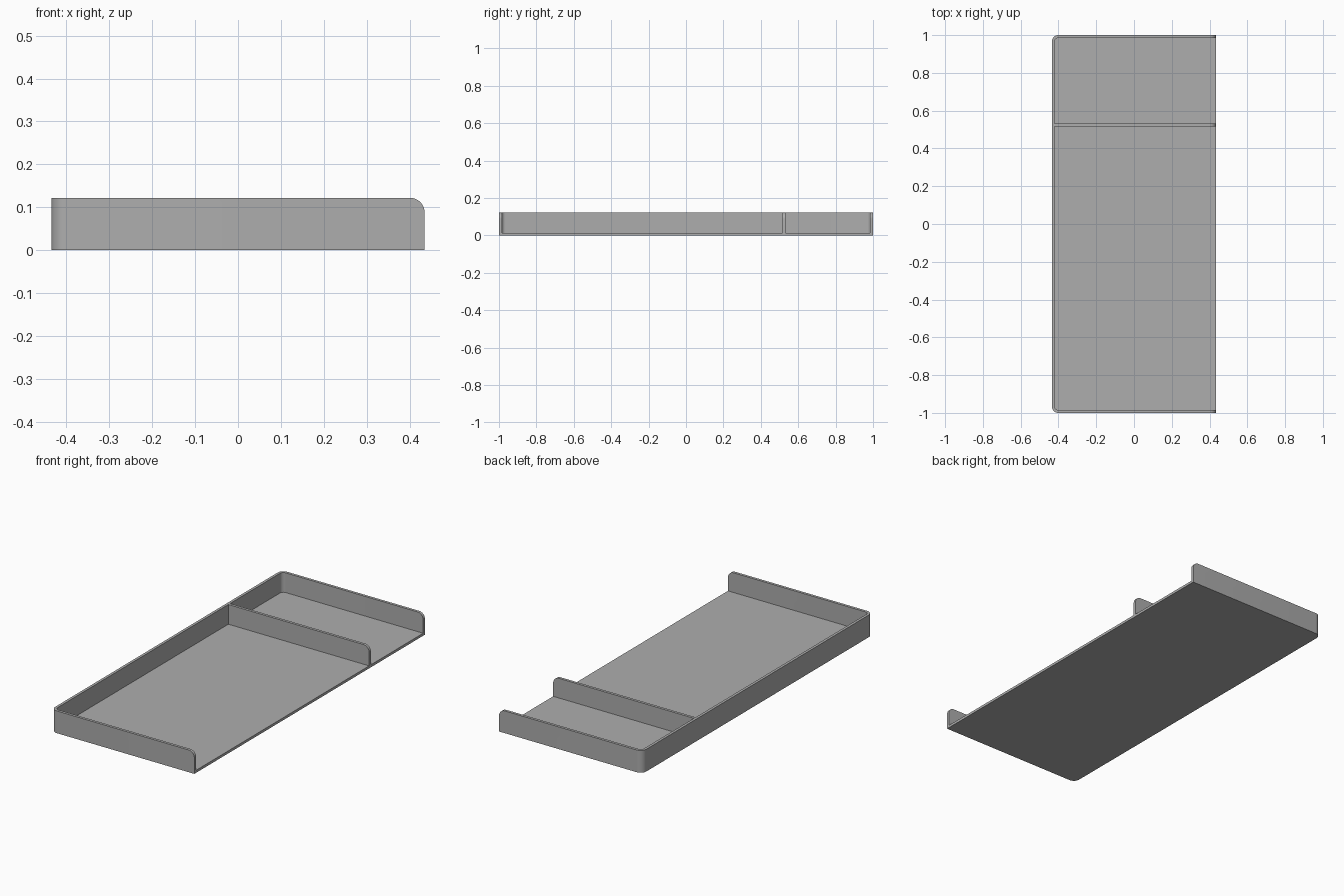
import bpy, bmesh
from math import cos, sin, radians

if "Cube" in bpy.data.objects:
    bpy.data.objects.remove(bpy.data.objects["Cube"], do_unlink=True)

X, Y, HEIGHT = 0.435, 1.0, 0.122    # half width, half length, wall height
WALL, FLOOR = 0.015, 0.014          # thicknesses
RADIUS, STEPS = 0.035, 8
DIV_LOW, DIV_HIGH = 0.516, 0.531    # divider faces along y

grey = bpy.data.materials.new("plain grey")
grey.use_nodes = True
colour = (0.42, 0.42, 0.42, 1)
grey.diffuse_color = colour
grey.node_tree.nodes["Principled BSDF"].inputs["Base Color"].default_value = colour

bm = bmesh.new()


def corner(radius, start):
    """Arc around the corner centre shared by the outer and inner outlines."""
    side = -1 if start == 180 else 1
    cx, cy = -X + RADIUS, side * (Y - RADIUS)
    angles = [radians(start + 90 * i / STEPS) for i in range(STEPS + 1)]
    return [bm.verts.new((cx + radius * cos(a), cy + radius * sin(a), 0)) for a in angles]


def point(x, y):
    return bm.verts.new((x, y, 0))


# Plan outlines: the two compartments and the wall plan between them
inner = RADIUS - WALL
back_pocket = [point(X, DIV_HIGH), point(X, Y - WALL), *corner(inner, 90), point(-X + WALL, DIV_HIGH)]
front_pocket = [point(X, -Y + WALL), point(X, DIV_LOW), point(-X + WALL, DIV_LOW), *corner(inner, 180)]
outer = [point(X, Y), *corner(RADIUS, 90), *corner(RADIUS, 180), point(X, -Y)]
walls = outer + [front_pocket[0], *reversed(front_pocket[1:])] + [back_pocket[0], *reversed(back_pocket[1:])]
plan = [bm.faces.new(loop) for loop in (back_pocket, front_pocket, walls)]

# Floor slab, with one clean underside
bmesh.ops.extrude_face_region(bm, geom=plan, use_keep_orig=True)
top = [f for f in bm.faces if f not in plan and all(abs(v.co.z) < 1e-6 for v in f.verts)
       and f.calc_area() > 1e-6]
for v in {v for f in top for v in f.verts}:
    v.co.z = FLOOR
bmesh.ops.dissolve_faces(bm, faces=plan, use_verts=False)

# Raise the walls and the divider together
wall_plan = max(top, key=lambda f: len(f.verts))
raised = bmesh.ops.extrude_face_region(bm, geom=[wall_plan])["geom"]
for v in raised:
    if isinstance(v, bmesh.types.BMVert):
        v.co.z = HEIGHT

# Round the upper corner of each wall at the open side
bmesh.ops.recalc_face_normals(bm, faces=bm.faces[:])
tips = [e for e in bm.edges if all(v.co.x > X - 1e-4 and v.co.z > HEIGHT - 1e-4 for v in e.verts)]
bmesh.ops.bevel(bm, geom=tips, offset=0.034, segments=STEPS, profile=0.5,
                affect='EDGES', clamp_overlap=False)
bmesh.ops.recalc_face_normals(bm, faces=bm.faces[:])

mesh = bpy.data.meshes.new("divided_tray")
bm.to_mesh(mesh)
bm.free()
mesh.materials.append(grey)
tray = bpy.data.objects.new("divided_tray", mesh)
bpy.context.collection.objects.link(tray)
bpy.context.view_layer.objects.active = tray
tray.select_set(True)
bpy.ops.object.shade_smooth_by_angle(angle=radians(30))
